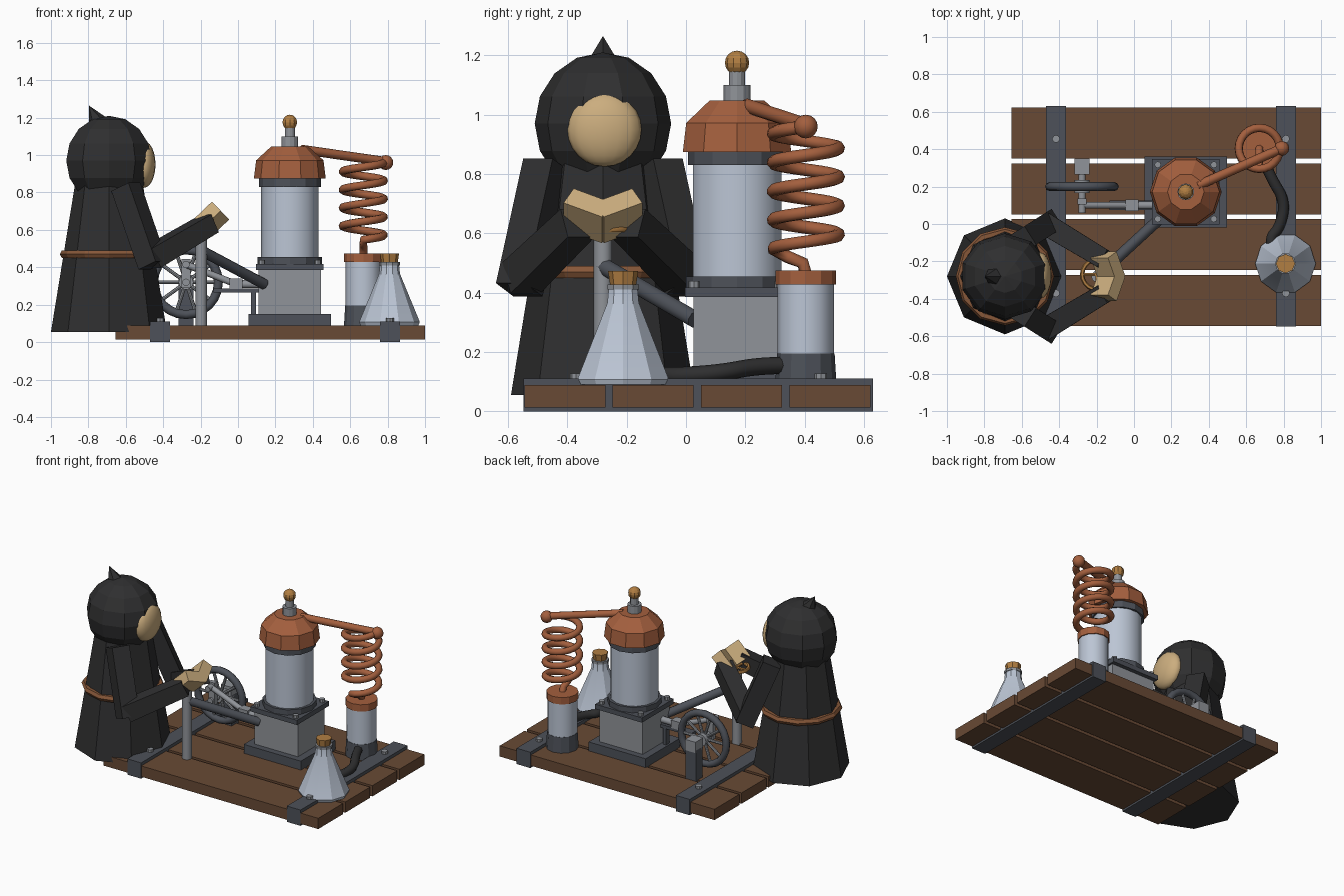
import bpy, bmesh, math
from mathutils import Vector, Matrix

if "Cube" in bpy.data.objects:
    bpy.data.objects.remove(bpy.data.objects["Cube"])

# Flat colours
def mat(name, r, g, b):
    m = bpy.data.materials.new(name)
    m.diffuse_color = (r, g, b, 1)
    m.use_nodes = True
    m.node_tree.nodes["Principled BSDF"].inputs["Base Color"].default_value = m.diffuse_color
    return m

WOOD = mat("wood", 0.14, 0.068, 0.035)
BLACK = mat("black_cloth", 0.028, 0.028, 0.029)
SKIN = mat("pale_tan", 0.60, 0.42, 0.21)
COPPER = mat("copper", 0.37, 0.115, 0.048)
STEEL = mat("steel", 0.28, 0.295, 0.32)
IRON = mat("dark_iron", 0.075, 0.083, 0.10)
TIN = mat("pale_tin", 0.50, 0.56, 0.66)
BRASS = mat("brass", 0.44, 0.21, 0.055)
LEATHER = mat("leather", 0.24, 0.095, 0.04)


def finish(name, bm, m, smooth=None):
    bmesh.ops.recalc_face_normals(bm, faces=bm.faces)
    me = bpy.data.meshes.new(name)
    bm.to_mesh(me)
    bm.free()
    me.materials.append(m)
    ob = bpy.data.objects.new(name, me)
    bpy.context.collection.objects.link(ob)
    if smooth:
        bpy.ops.object.select_all(action='DESELECT')
        ob.select_set(True)
        bpy.context.view_layer.objects.active = ob
        bpy.ops.object.shade_smooth_by_angle(angle=math.radians(smooth))
    return ob


def box(name, x0, x1, y0, y1, z0, z1, m):
    bm = bmesh.new()
    bmesh.ops.create_cube(bm, size=1, matrix=Matrix.Translation(
        ((x0 + x1) / 2, (y0 + y1) / 2, (z0 + z1) / 2)) @ Matrix.Diagonal((x1 - x0, y1 - y0, z1 - z0, 1)))
    return finish(name, bm, m)


def lathe(name, x, y, profile, m, n=12, smooth=None, turn=0.0):
    """Closed solid of revolution from (radius, height) points."""
    bm = bmesh.new()
    rings = [[bm.verts.new((x + r * math.cos(turn + math.tau * i / n),
                            y + r * math.sin(turn + math.tau * i / n), z)) for i in range(n)]
             for r, z in profile]
    for a, b in zip(rings, rings[1:]):
        for i in range(n):
            bm.faces.new((a[i], a[(i + 1) % n], b[(i + 1) % n], b[i]))
    bm.faces.new(rings[0])
    bm.faces.new(rings[-1])
    return finish(name, bm, m, smooth)


def ball(name, c, s, m, n=10, k=8, smooth=None):
    bm = bmesh.new()
    bmesh.ops.create_uvsphere(bm, u_segments=n, v_segments=k, radius=1,
                              matrix=Matrix.Translation(c) @ Matrix.Diagonal((*s, 1)))
    return finish(name, bm, m, smooth)


def rod(name, a, b, r, m, n=10, r2=None, smooth=40, turn=0.0):
    a, b = Vector(a), Vector(b)
    d = b - a
    bm = bmesh.new()
    bmesh.ops.create_cone(bm, cap_ends=True, segments=n, radius1=r, radius2=r if r2 is None else r2,
                          depth=d.length, matrix=Matrix.Translation((a + b) / 2)
                          @ d.to_track_quat('Z', 'Y').to_matrix().to_4x4() @ Matrix.Rotation(turn, 4, 'Z'))
    return finish(name, bm, m, smooth)


def tube(name, pts, r, m, kind='POLY'):
    cu = bpy.data.curves.new(name, 'CURVE')
    cu.dimensions = '3D'
    cu.bevel_depth, cu.bevel_resolution, cu.use_fill_caps = r, 2, True
    sp = cu.splines.new(kind)
    sp.points.add(len(pts) - 1)
    for p, q in zip(sp.points, pts):
        p.co = (*q, 1)
    if kind == 'NURBS':
        sp.order_u, sp.use_endpoint_u = 3, True
    cu.materials.append(m)
    ob = bpy.data.objects.new(name, cu)
    bpy.context.collection.objects.link(ob)
    return ob


def ring(name, c, R, r, m, n=24, k=8, axis='Z', smooth=60):
    bm = bmesh.new()
    vs = []
    for i in range(n):
        a = math.tau * i / n
        row = []
        for j in range(k):
            b = math.tau * j / k
            p = Vector(((R + r * math.cos(b)) * math.cos(a), (R + r * math.cos(b)) * math.sin(a), r * math.sin(b)))
            if axis == 'Y':
                p = Vector((p.x, p.z, p.y))
            row.append(bm.verts.new(p + Vector(c)))
        vs.append(row)
    for i in range(n):
        for j in range(k):
            bm.faces.new((vs[i][j], vs[(i + 1) % n][j], vs[(i + 1) % n][(j + 1) % k], vs[i][(j + 1) % k]))
    return finish(name, bm, m, smooth)


# Plank platform with iron straps and bolts
for i in range(4):
    y = -0.545 + i * 0.298
    box(f"plank_{i}", -0.655, 1.0, y, y + 0.273, 0.013, 0.088, WOOD)
for i, x in enumerate((-0.417, 0.812)):
    box(f"strap_{i}", x - 0.053, x + 0.053, -0.547, 0.63, 0, 0.11, IRON)
    for j, y in enumerate((-0.37, 0.455)):
        lathe(f"strap_bolt_{i}{j}", x, y, [(0.021, 0.10), (0.021, 0.128)], STEEL, 8)

# Boiler
bx, by = 0.277, 0.172
box("boiler_foot", bx - 0.22, bx + 0.22, by - 0.19, by + 0.19, 0.08, 0.15, IRON)
box("boiler_pedestal", bx - 0.167, bx + 0.167, by - 0.147, by + 0.147, 0.15, 0.39, STEEL)
box("boiler_plate", bx - 0.18, bx + 0.18, by - 0.175, by + 0.175, 0.385, 0.418, IRON)
for i in range(4):
    sx, sy = (1, -1)[i % 2], (1, -1)[i // 2]
    lathe(f"plate_bolt_{i}", bx + sx * 0.15, by + sy * 0.145, [(0.018, 0.415), (0.018, 0.44)], STEEL, 8)
lathe("boiler_lower_collar", bx, by, [(0.172, 0.415), (0.172, 0.455)], IRON, 12)
lathe("boiler_body", bx, by, [(0.153, 0.45), (0.153, 0.835)], TIN, 14, 40)
lathe("boiler_upper_collar", bx, by, [(0.166, 0.83), (0.166, 0.885)], IRON, 12)
lathe("boiler_dome", bx, by, [(0.192, 0.875), (0.18, 0.972), (0.098, 1.047)], COPPER, 10)
lathe("boiler_stem", bx, by, [(0.045, 1.04), (0.045, 1.10), (0.027, 1.10), (0.027, 1.145)], STEEL, 12)
ball("boiler_knob", (bx, by, 1.175), (0.041,) * 3, BRASS)

# Outlet pipe, elbow and spiral coil
cx, cy = 0.67, 0.404
tube("outlet_pipe", [(0.34, 0.205, 1.03), (0.79, 0.404, 0.965)], 0.025, COPPER)
ball("outlet_elbow", (0.79, 0.404, 0.96), (0.04,) * 3, COPPER, 12, 8, 40)
coil = []
for i in range(24 * 17 // 4 + 1):
    a = -math.tau * i / 24
    coil.append((cx + 0.11 * math.cos(a), cy + 0.11 * math.sin(a), 0.96 - 0.097 * i / 24))
coil += [(cx, cy - 0.06, 0.52), (cx, cy - 0.01, 0.50), (cx, cy, 0.46)]
tube("spiral_coil", coil, 0.022, COPPER)

# Receiver can
lathe("receiver_foot", cx, cy, [(0.104, 0.08), (0.097, 0.195)], IRON, 12)
lathe("receiver_body", cx, cy, [(0.095, 0.19), (0.095, 0.432)], TIN, 12, 40)
lathe("receiver_cap", cx, cy, [(0.102, 0.427), (0.102, 0.475)], COPPER, 12)

# Hose and flask
tube("hose", [(0.69, 0.35, 0.155), (0.73, 0.25, 0.155), (0.81, 0.12, 0.13), (0.78, -0.02, 0.12),
              (0.72, -0.08, 0.12), (0.75, -0.15, 0.12)], 0.029, BLACK, 'NURBS')
fx, fy = 0.81, -0.212
lathe("flask", fx, fy, [(0.155, 0.09), (0.162, 0.108), (0.056, 0.365), (0.05, 0.425)], TIN, 10, 30)
lathe("flask_rim", fx, fy, [(0.056, 0.41), (0.056, 0.428)], STEEL, 10)
lathe("flask_stopper", fx, fy, [(0.043, 0.42), (0.051, 0.473)], BRASS, 8)

# Flywheel with spokes, axle and bearing
wx, wy, wz = -0.278, 0.2, 0.32
ring("flywheel_rim", (wx, wy, wz), 0.173, 0.024, IRON, axis='Y')
for i in range(5):
    a = math.pi * i / 5
    d = Vector((math.cos(a), 0, math.sin(a))) * 0.17
    c = Vector((wx, wy, wz))
    rod(f"flywheel_spoke_{i}", c - d, c + d, 0.01, STEEL, 8)
rod("flywheel_hub", (wx, wy - 0.035, wz), (wx, wy + 0.035, wz), 0.04, STEEL, 12)
rod("axle", (wx, 0.09, wz), (wx, 0.35, wz), 0.02, STEEL)
box("bearing_post", wx - 0.04, wx + 0.04, 0.27, 0.345, 0.08, 0.30, IRON)
box("bearing_cap", wx - 0.04, wx + 0.04, 0.265, 0.35, 0.285, 0.36, STEEL)

# Crank, connecting rod, crosshead and guide
box("crank_arm", wx - 0.024, wx + 0.024, 0.105, 0.135, wz - 0.03, wz + 0.125, STEEL)
rod("crank_pin", (wx, 0.06, wz + 0.095), (wx, 0.135, wz + 0.095), 0.02, STEEL)
rod("connecting_rod", (wx, 0.1, wz + 0.095), (-0.01, 0.1, 0.31), 0.018, STEEL)
box("crosshead", -0.045, 0.025, 0.07, 0.13, 0.285, 0.34, STEEL)
rod("piston_rod", (-0.01, 0.1, 0.31), (0.14, 0.1, 0.31), 0.022, STEEL)
box("guide_bar", -0.13, 0.11, 0.075, 0.125, 0.265, 0.287, IRON)
box("guide_leg", 0.07, 0.095, 0.08, 0.12, 0.14, 0.27, IRON)

# Steam pillar, branch pipe and valve wheel
px, py = -0.197, -0.28
lathe("pillar", px, py, [(0.031, 0.08), (0.031, 0.58)], STEEL, 12, 40)
tube("branch_pipe", [(px, py, 0.49), (0.14, 0.03, 0.31)], 0.03, IRON)
ring("valve_wheel", (px, py + 0.01, 0.615), 0.08, 0.012, BRASS, 20, 6)
for i in range(2):
    d = Vector((math.cos(i * math.pi / 2), math.sin(i * math.pi / 2), 0)) * 0.08
    c = Vector((px, py + 0.01, 0.615))
    rod(f"valve_spoke_{i}", c - d, c + d, 0.009, BRASS, 6)
lathe("valve_stem", px, py + 0.01, [(0.012, 0.57), (0.012, 0.625)], BRASS, 8)

# Hooded figure: robe, belt, hood, tip and face
hx, hy = -0.69, -0.28
lathe("robe", hx, hy, [(0.31, 0.055), (0.182, 0.84)], BLACK, 8)
ring("belt", (hx, hy, 0.47), 0.24, 0.023, LEATHER, 12, 6, smooth=None)
ball("hood", (hx, hy, 0.97), (0.24, 0.23, 0.24), BLACK, 10, 8)
rod("hood_tip", (-0.745, hy, 1.165), (-0.797, hy, 1.265), 0.06, BLACK, 6, 0.0, None)
ball("face", (-0.503, hy + 0.005, 0.95), (0.062, 0.125, 0.125), SKIN, 16, 12, 60)

# Sleeved arms and joined hands
u = Vector((0.72, 0, 0.69)).normalized()
v = Vector((0, 1, 0))
tilt = Matrix((u, v, u.cross(v))).transposed().to_4x4()
for side, s in (("near", -1), ("far", 1)):
    elbow = (-0.465, hy + s * 0.275, 0.45)
    rod(f"upper_arm_{side}", (-0.60, hy + s * 0.19, 0.83), (-0.455, hy + s * 0.282, 0.41),
        0.083, BLACK, 4, 0.083, None, math.pi / 4)
    rod(f"forearm_{side}", elbow, (-0.15, hy + s * 0.085, 0.635), 0.083, BLACK, 4, 0.075, None, math.pi / 4)
    bm = bmesh.new()
    bmesh.ops.create_cube(bm, size=1, matrix=Matrix.Translation((-0.102, hy, 0.62)) @ tilt
                          @ Matrix.Rotation(s * math.radians(27), 4, 'X')
                          @ Matrix.Translation((0, s * 0.07, 0.025)) @ Matrix.Diagonal((0.128, 0.145, 0.075, 1)))
    finish(f"hand_{side}", bm, SKIN)
